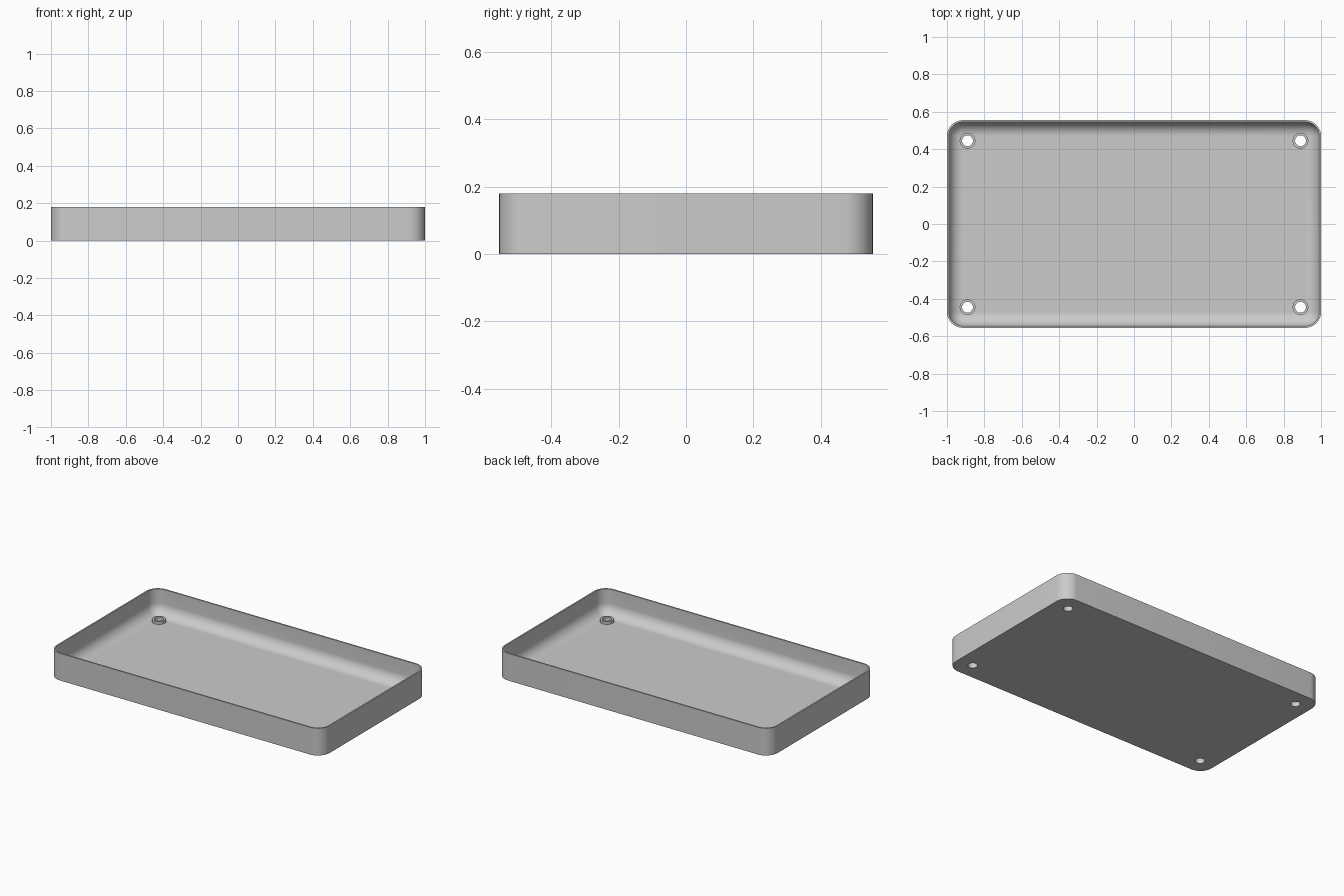
import bpy, bmesh, math

cube = bpy.data.objects.get("Cube")
if cube:
    bpy.data.objects.remove(cube, do_unlink=True)

HALF_X, HALF_Y, HEIGHT = 1.0, 0.555, 0.18
CORNER, WALL, FLOOR, FILLET = 0.085, 0.01, 0.015, 0.073
HOLE_X, HOLE_Y, HOLE_R = 0.89, 0.445, 0.029
BOSS_R, BOSS_TOP = 0.042, 0.033
STEPS = 10

grey = bpy.data.materials.new("plain grey")
grey.use_nodes = True
grey.diffuse_color = (0.6, 0.6, 0.6, 1)
grey.node_tree.nodes["Principled BSDF"].inputs["Base Color"].default_value = (0.6, 0.6, 0.6, 1)


def make_object(name, bm):
    bmesh.ops.recalc_face_normals(bm, faces=bm.faces)
    mesh = bpy.data.meshes.new(name)
    bm.to_mesh(mesh)
    bm.free()
    mesh.materials.append(grey)
    obj = bpy.data.objects.new(name, mesh)
    bpy.context.collection.objects.link(obj)
    return obj


def rounded_ring(bm, inset, z):
    """Rounded rectangle, inset from the outer outline."""
    radius = CORNER - inset
    ring = []
    for quarter, (sx, sy) in enumerate([(1, 1), (-1, 1), (-1, -1), (1, -1)]):
        for i in range(STEPS + 1):
            a = math.pi / 2 * (quarter + i / STEPS)
            ring.append(bm.verts.new((sx * (HALF_X - CORNER) + radius * math.cos(a),
                                      sy * (HALF_Y - CORNER) + radius * math.sin(a), z)))
    return ring


def pegs(name, radius, low, high):
    """Four upright cylinders, one in each corner."""
    bm = bmesh.new()
    for sx in (-1, 1):
        for sy in (-1, 1):
            made = bmesh.ops.create_cone(bm, cap_ends=True, segments=24, radius1=radius,
                                         radius2=radius, depth=high - low)
            bmesh.ops.translate(bm, verts=made["verts"],
                                vec=(sx * HOLE_X, sy * HOLE_Y, (low + high) / 2))
    obj = make_object(name, bm)
    obj.hide_render = True
    return obj


def combine(target, tool, operation):
    mod = target.modifiers.new(operation.lower(), "BOOLEAN")
    mod.object, mod.operation, mod.solver = tool, operation, "EXACT"
    bpy.context.view_layer.objects.active = target
    bpy.ops.object.modifier_apply(modifier=mod.name)
    bpy.data.objects.remove(tool, do_unlink=True)


# Tray shell: outer wall, rim, inner wall and rounded inner bottom edge
bm = bmesh.new()
profile = [(0, 0), (0, HEIGHT), (WALL, HEIGHT)]
for i in range(STEPS + 1):
    a = math.pi / 2 * i / STEPS
    profile.append((WALL + FILLET * (1 - math.cos(a)), FLOOR + FILLET * (1 - math.sin(a))))
rings = [rounded_ring(bm, inset, z) for inset, z in profile]
for lower, upper in zip(rings, rings[1:]):
    for i in range(len(lower)):
        j = (i + 1) % len(lower)
        bm.faces.new((lower[i], lower[j], upper[j], upper[i]))
bm.faces.new(rings[0])
bm.faces.new(rings[-1])
tray = make_object("tray", bm)

# Low screw bosses and through holes
combine(tray, pegs("screw_bosses", BOSS_R, FLOOR / 2, BOSS_TOP), "UNION")
combine(tray, pegs("screw_hole_cutters", HOLE_R, -FLOOR, BOSS_TOP + FLOOR), "DIFFERENCE")

bpy.ops.object.select_all(action="DESELECT")
tray.select_set(True)
bpy.context.view_layer.objects.active = tray
bpy.ops.object.shade_smooth_by_angle(angle=math.radians(35))
